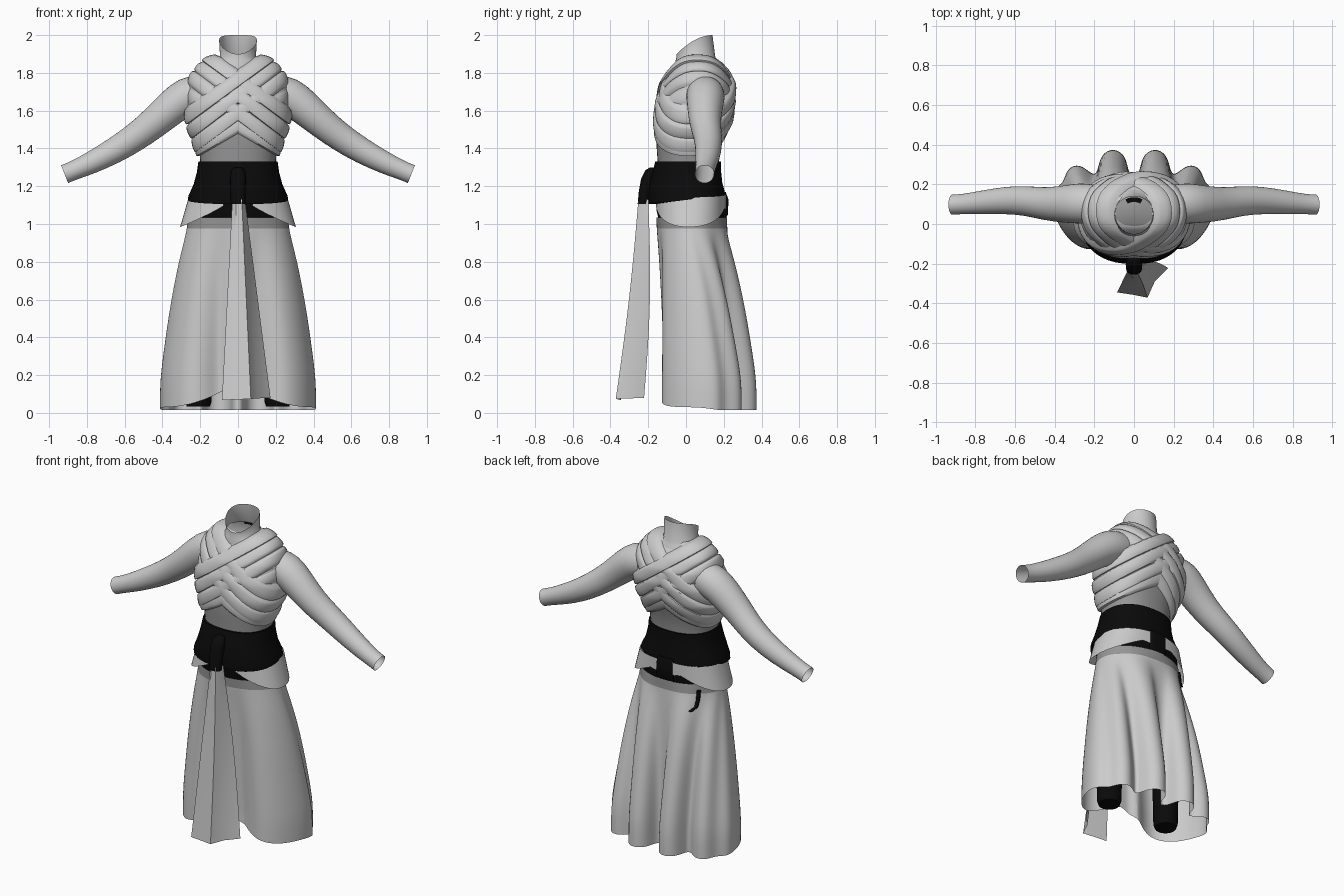
import bpy
from math import sin, cos, pi
from mathutils import Vector
from mathutils.bvhtree import BVHTree

cube = bpy.data.objects.get("Cube")
if cube:
    bpy.data.objects.remove(cube)


def material(name, value):
    m = bpy.data.materials.new(name)
    m.use_nodes = True
    color = (value, value, value, 1)
    m.diffuse_color = color
    m.node_tree.nodes["Principled BSDF"].inputs["Base Color"].default_value = color
    return m


LIGHT = material("light grey cloth", 0.6)
DARK = material("dark grey cloth", 0.3)
BLACK = material("black cloth", 0.003)


def build(name, verts, faces, mats, rule=None, subsurf=0, angle=50):
    """Mesh object; rule(centre) picks the material index of each face."""
    mesh = bpy.data.meshes.new(name)
    mesh.from_pydata(verts, [], faces)
    ob = bpy.data.objects.new(name, mesh)
    bpy.context.collection.objects.link(ob)
    for m in mats:
        mesh.materials.append(m)
    if rule:
        for p in mesh.polygons:
            p.material_index = rule(p.center)
    if subsurf:
        mod = ob.modifiers.new("smooth", 'SUBSURF')
        mod.levels = mod.render_levels = subsurf
    bpy.ops.object.select_all(action='DESELECT')
    ob.select_set(True)
    bpy.context.view_layer.objects.active = ob
    bpy.ops.object.shade_smooth_by_angle(angle=angle * pi / 180)
    return ob


def grid(rows, around=True, cap_start=False, cap_end=False, loop=False):
    """Verts and faces of a skin over rows of points."""
    n = len(rows[0])
    verts = [Vector(p) for r in rows for p in r]
    faces = []
    for i in range(len(rows) if loop else len(rows) - 1):
        a, b = i * n, (i + 1) % len(rows) * n
        for j in range(n if around else n - 1):
            k = (j + 1) % n
            faces.append((a + j, a + k, b + k, b + j))
    if cap_start:
        faces.append(tuple(reversed(range(n))))
    if cap_end:
        faces.append(tuple(range(len(verts) - n, len(verts))))
    return verts, faces


def section(z, hx, front, back, n=40, power=2.3, lift=0):
    """Rounded horizontal cross-section, starting at the front."""
    ring = []
    for i in range(n):
        a = 2 * pi * i / n
        s, c = sin(a), -cos(a)
        x = hx * abs(s) ** (2 / power) * (1 if s >= 0 else -1)
        y = abs(c) ** (2 / power) * (1 if c >= 0 else -1)
        ring.append((x, (front + back) / 2 + y * (back - front) / 2, z + lift * (y + 1) / 2))
    return ring


# Torso under the wraps, dark at the waist and inside the neck
torso_rows = [section(*r) for r in (
    (1.20, .205, -.15, .17), (1.33, .20, -.15, .175), (1.40, .206, -.155, .182),
    (1.47, .225, -.155, .20), (1.55, .26, -.15, .225), (1.65, .268, -.14, .24),
    (1.74, .26, -.11, .232), (1.80, .24, -.075, .205), (1.84, .20, -.05, .178),
    (1.865, .155, -.03, .155), (1.885, .10, -.01, .14))]
tv, tf = grid(torso_rows, cap_start=True, cap_end=True)
build("torso", tv, tf, [LIGHT, DARK], lambda c: int(c.z < 1.52 or c.z > 1.88))
surface = BVHTree.FromPolygons(tv, tf)

# Neck with a rim that dips at the front
neck = [section(1.83, .15, -.06, .18, power=2), section(1.865, .115, -.055, .165, power=2),
        section(1.885, .095, -.05, .155, power=2)]
rim = []
for x, y, z in section(1.9, .10, -.05, .14, power=2):
    dip = (0.14 - y) / 0.19
    rim.append((x, y, 2.0 - 0.10 * dip ** 1.9))
neck.append(rim)
build("neck", *grid(neck), [LIGHT])

# Dark gap low down at the back of the neck
lining = [[(r * sin(a / 10), .045 + r * cos(a / 10), 1.888) for a in range(-5, 6)]
          for r in (.066, .09)]
build("neck_lining", *grid(lining, around=False), [BLACK])

# Arms: x, y, z, radius along the path
ARM = [(.20, .10, 1.69, .10), (.27, .105, 1.68, .106), (.35, .10, 1.62, .096),
       (.45, .10, 1.53, .084), (.545, .118, 1.457, .077), (.655, .12, 1.387, .07),
       (.78, .108, 1.322, .06), (.87, .10, 1.283, .051), (.918, .098, 1.264, .052)]
for side, label in ((1, "left"), (-1, "right")):
    rows = []
    for i, (x, y, z, r) in enumerate(ARM):
        a, b = ARM[max(i - 1, 0)], ARM[min(i + 1, len(ARM) - 1)]
        d = Vector((b[0] - a[0], 0, b[2] - a[2])).normalized()
        up = Vector((-d.z, 0, d.x))
        ring = []
        for k in range(16):
            t = 2 * pi * k / 16
            p = Vector((x, y, z)) + up * r * cos(t) + Vector((0, r * sin(t), 0))
            ring.append((p.x * side, p.y, p.z))
        rows.append(ring)
    build(label + "_arm", *grid(rows), [LIGHT], subsurf=1)

# Chest wraps: strands over one shoulder and under the other arm
STRANDS = [(.145, 1.875, -.285, 1.56), (.21, 1.845, -.265, 1.48), (.27, 1.79, -.235, 1.415),
           (.25, 1.67, -.225, 1.395)]
HALF = 0.043
for side, label in ((1, "left"), (-1, "right")):
    for number, (x1, z1, x2, z2) in enumerate(STRANDS):
        centre = Vector(((x1 + x2) / 2 * side, .05, (z1 + z2) / 2))
        along = Vector(((x1 - x2) * side, 0, z1 - z2)).normalized()
        across = Vector((-along.z, 0, along.x)) * side
        rows = []
        for i in range(64):
            t = 2 * pi * i / 64
            out = along * cos(t) + Vector((0, sin(t), 0))
            # the first strand crosses on top, the others weave at the middle
            over = -side * sin(t) if number == 0 else -1.6 * cos(t)
            layer = 0.006 * over + (0.007, 0.003, 0.003, -0.006)[number]
            ring = []
            for k in range(9):
                w = -1 + k / 4
                base = centre + across * w * HALF
                hit = surface.ray_cast(base + out, -out)[0]
                if hit is None:
                    hit = base + out * 0.2
                height = -0.006 if abs(w) == 1 else 0.005 + 0.017 * (1 - w * w) ** 0.5 + layer
                ring.append(hit + out * height)
            rows.append(ring)
        build(f"{label}_chest_wrap_{number + 1}", *grid(rows, around=False, loop=True), [LIGHT])

# Broad belt, higher at the back
belt = [section(1.33, .195, -.14, .17), section(1.33, .21, -.163, .185),
        section(1.27, .218, -.178, .186, lift=.005), section(1.20, .235, -.195, .192, lift=.02),
        section(1.13, .262, -.202, .205, lift=.04), section(1.105, .266, -.198, .205, lift=.045),
        section(1.105, .23, -.16, .17, lift=.045)]
build("belt", *grid(belt), [BLACK])

# Black hip layer below the belt
build("hips", *grid([section(.99, .25, -.138, .195, power=2), section(1.03, .252, -.146, .205, power=2),
                     section(1.07, .25, -.156, .208), section(1.16, .235, -.15, .19)]), [BLACK])

# Hip sash: a sagging flared fold on each side
for side, label in ((1, "left"), (-1, "right")):
    rows = []
    for i in range(25):
        u = i / 24
        a = pi * (0.08 + 0.88 * u)
        sag = sin(pi * min(u * 1.1, 1)) ** 0.9
        top, bottom = 1.125 + .03 * u, 1.095 - .11 * sag - .02 * u ** 4
        col = []
        for k in range(6):
            v = k / 5
            grow = 0.012 + 0.045 * sag * v
            x = (.25 + grow) * abs(sin(a)) ** 0.87
            c = -cos(a)
            y = .025 + (.186 + grow * .25) * abs(c) ** 0.87 * (1 if c > 0 else -1)
            col.append((x * side, y, top + (bottom - top) * v))
        rows.append(col)
    build(label + "_hip_sash", *grid(rows, around=False), [LIGHT])

# Back knot holding the sash
knot = [section(z, .055, .19, .19 + d, n=16, power=4)
        for z, d in ((1.03, .02), (1.05, .032), (1.13, .035), (1.17, .02))]
build("back_knot", *grid(knot, cap_start=True, cap_end=True), [BLACK])

# Short cord end hanging at the back of the right hip
cord = [[(x + cx, y + cy, z) for x, y, z in section(h, r, -r, r, n=8, power=2)]
        for h, r, cx, cy in ((1.0, .012, -.2, .157), (.94, .012, -.2, .166),
                             (.90, .012, -.195, .177), (.88, .014, -.178, .205))]
build("hip_cord", *grid(cord, cap_start=True, cap_end=True), [BLACK])

# Pleated skirt: half of the hem outline from front to back
HEM = [(0, -.11), (.06, -.12), (.10, -.075), (.16, -.118), (.24, -.135), (.315, -.095),
       (.375, -.02), (.415, .08), (.415, .175), (.355, .20), (.34, .285), (.27, .305),
       (.215, .25), (.185, .25), (.17, .355), (.10, .385), (.04, .345), (.03, .26), (0, .24)]
LEVELS = [(1.035, -.01), (1.01, .02), (.98, .045), (.93, .13), (.8, .36), (.6, .62),
          (.4, .81), (.2, .98), (.1, 1), (0, 1)]


def skirt_row(z, t):
    half = []
    for i, (hx, hy) in enumerate(HEM):
        a = pi * i / (len(HEM) - 1)
        x, y = .267 * sin(a), .03 - .188 * cos(a)
        hem = .03 + .14 * max(0, 1 - hx / .38) ** 2 if hy < .1 else .014
        half.append((x + (hx - x) * t, y + (hy - y) * t, max(z, hem + z * .3)))
    return half + [(-x, y, h) for x, y, h in half[-2:0:-1]]


build("skirt", *grid([skirt_row(z, t) for z, t in LEVELS]), [LIGHT, DARK],
      lambda c: int(c.z > .98), subsurf=2, angle=80)

# Legs inside the skirt
for side, label in ((1, "left"), (-1, "right")):
    rows = [[(x + side * .21, y, z) for x, y, z in section(h, r, .03 - r, .03 + r, n=20, power=2)]
            for h, r in ((.035, .062), (.06, .07), (.3, .075), (.8, .09))]
    build(label + "_leg", *grid(rows, cap_start=True), [BLACK])

# Hanging front sash, folded along its length
TOP = [(-.03, -.23), (-.012, -.25), (.02, -.252), (.032, -.23), (.037, -.20)]
END = [(-.085, -.345), (0, -.358), (.068, -.372), (.105, -.29), (.172, -.222)]
rows = []
for i in range(13):
    t = i / 12
    rows.append([(a[0] + (b[0] - a[0]) * t, a[1] + (b[1] - a[1]) * t + .005 * k * sin(pi * t),
                  1.13 + (.068 + .003 * k - 1.13) * t)
                 for k, (a, b) in enumerate(zip(TOP, END))])
build("front_sash", *grid(rows, around=False), [LIGHT], angle=25)

# Black loop joining the front sash to the belt
loop_rows = [section(z, hx, f, b, n=16) for z, hx, f, b in (
    (1.105, .04, -.256, -.195), (1.17, .04, -.25, -.19), (1.24, .042, -.238, -.17),
    (1.285, .036, -.215, -.16), (1.30, .02, -.19, -.16))]
build("front_knot", *grid(loop_rows, cap_start=True, cap_end=True), [BLACK])
